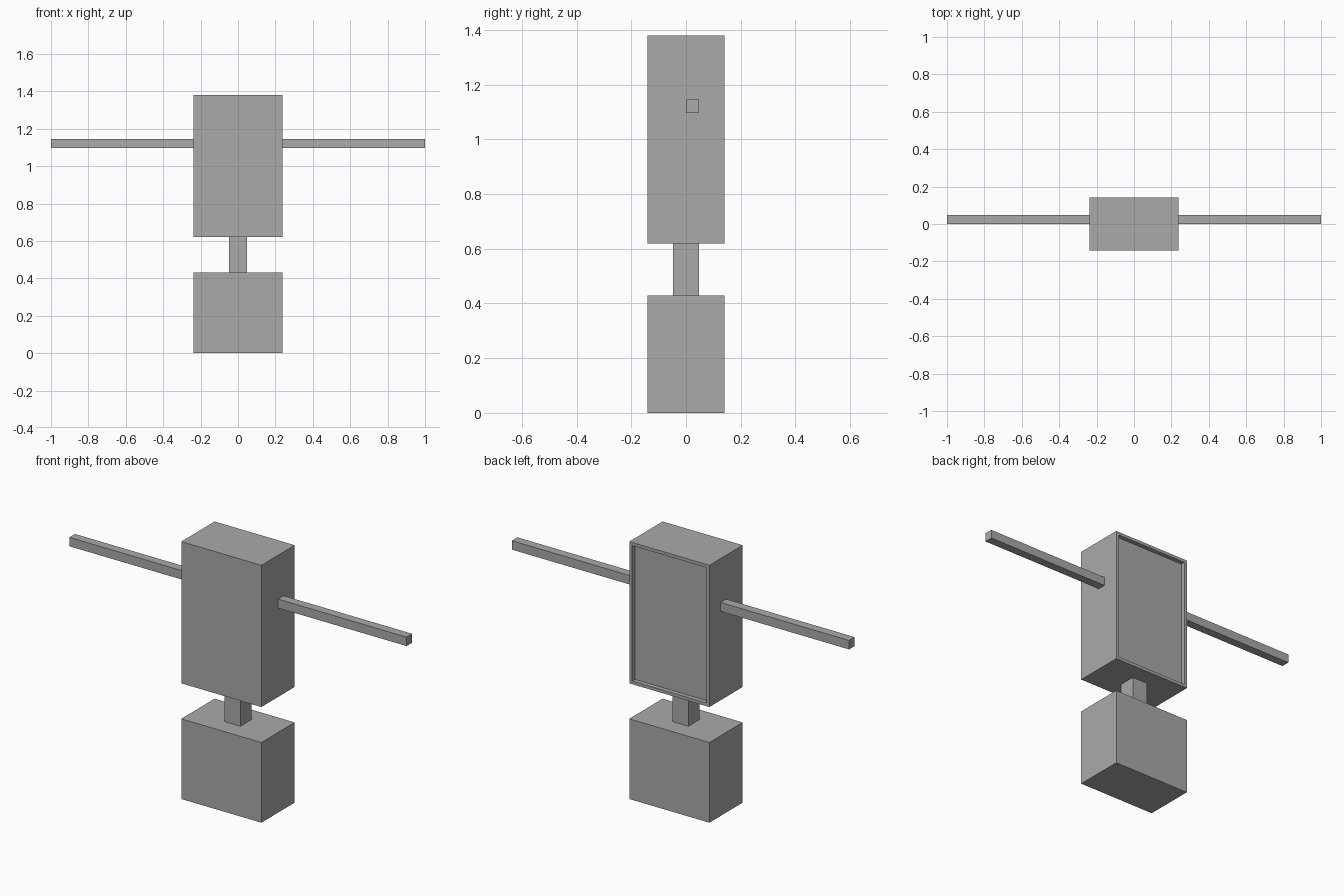
import bpy, bmesh
from mathutils import Vector

if "Cube" in bpy.data.objects:
    bpy.data.objects.remove(bpy.data.objects["Cube"])

grey = bpy.data.materials.new("plain grey")
grey.diffuse_color = (0.4, 0.4, 0.4, 1)
grey.use_nodes = True
grey.node_tree.nodes["Principled BSDF"].inputs["Base Color"].default_value = grey.diffuse_color


def box(name, lo, hi, recess=None):
    """Box between two corners; recess = (border, depth) sinks a panel into the back."""
    lo, hi = Vector(lo), Vector(hi)
    bm = bmesh.new()
    bmesh.ops.create_cube(bm, size=1)
    for v in bm.verts:
        v.co = Vector([(lo[i] + hi[i]) / 2 + v.co[i] * (hi[i] - lo[i]) for i in range(3)])
    if recess:
        bm.normal_update()
        back = max(bm.faces, key=lambda f: f.normal.y)
        # rim around the panel, then straight walls down to it
        bmesh.ops.inset_region(bm, faces=[back], thickness=recess[0])
        bmesh.ops.inset_region(bm, faces=[back], thickness=0, depth=0)
        bmesh.ops.translate(bm, verts=back.verts, vec=(0, -recess[1], 0))
    bmesh.ops.recalc_face_normals(bm, faces=bm.faces)
    mesh = bpy.data.meshes.new(name)
    bm.to_mesh(mesh)
    bm.free()
    mesh.materials.append(grey)
    obj = bpy.data.objects.new(name, mesh)
    bpy.context.collection.objects.link(obj)
    return obj


W, D = 0.2375, 0.141

# lower block, connecting post and upper case with a sunken back panel
box("base_block", (-W, -D, 0), (W, D, 0.43))
box("neck_post", (-0.047, -0.047, 0.43), (0.047, 0.047, 0.62))
box("upper_case", (-W, -D, 0.62), (W, D, 1.38), recess=(0.024, 0.024))

# thin arms on both sides
for side, x0, x1 in (("left", -1, -W), ("right", W, 1)):
    box(side + "_arm", (x0, 0, 1.097), (x1, 0.047, 1.145))
